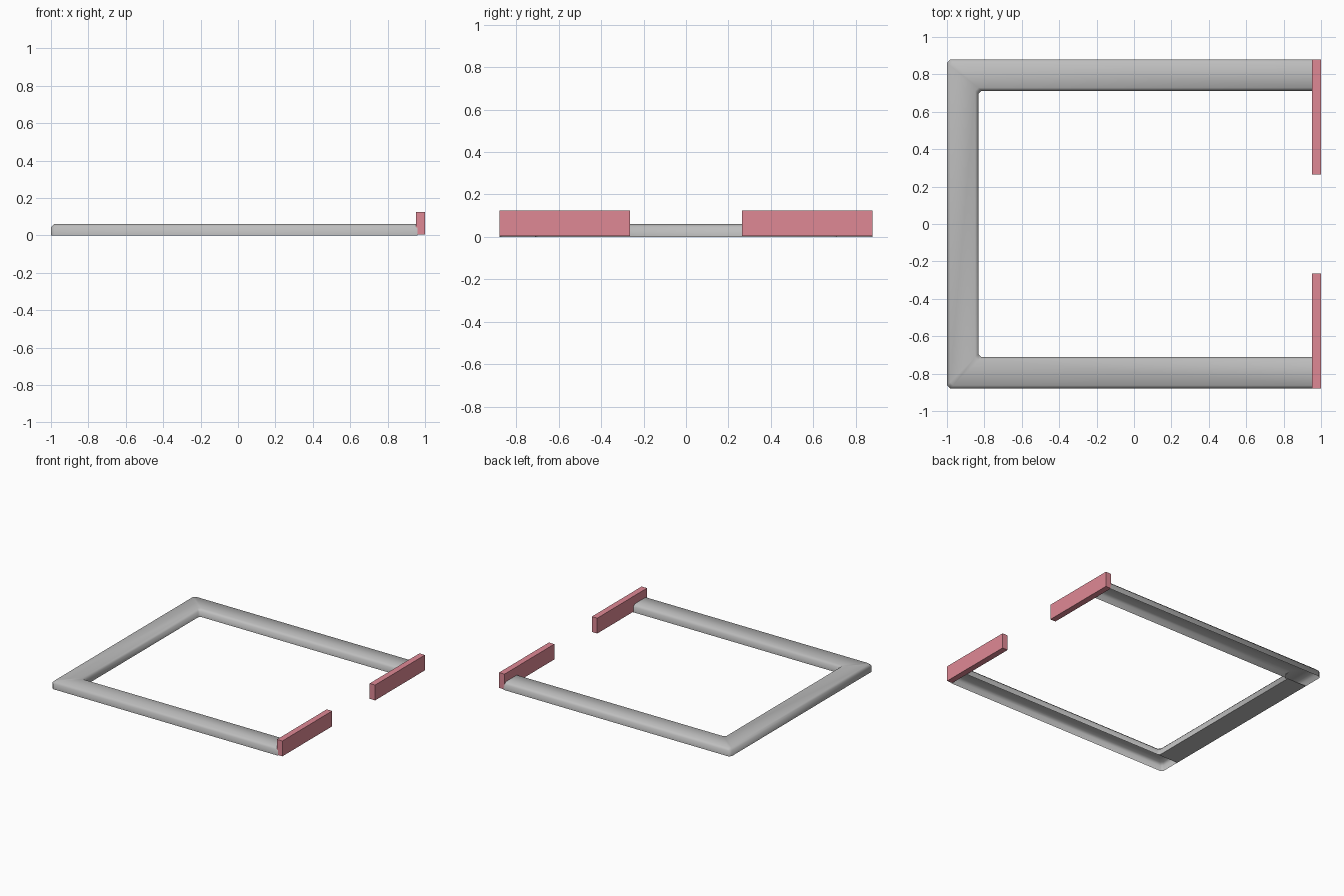
import bpy, bmesh
from mathutils import Vector

if "Cube" in bpy.data.objects:
    bpy.data.objects.remove(bpy.data.objects["Cube"])


def material(name, rgb):
    m = bpy.data.materials.new(name)
    m.use_nodes = True
    m.diffuse_color = (*rgb, 1)
    m.node_tree.nodes["Principled BSDF"].inputs["Base Color"].default_value = (*rgb, 1)
    return m


def add_object(name, bm, mat):
    bmesh.ops.recalc_face_normals(bm, faces=bm.faces)
    mesh = bpy.data.meshes.new(name)
    bm.to_mesh(mesh)
    bm.free()
    mesh.materials.append(mat)
    obj = bpy.data.objects.new(name, mesh)
    bpy.context.collection.objects.link(obj)
    return obj


def add_box(name, low, high, mat):
    low, high = Vector(low), Vector(high)
    bm = bmesh.new()
    bmesh.ops.create_cube(bm, size=1)
    bmesh.ops.scale(bm, vec=high - low, verts=bm.verts)
    bmesh.ops.translate(bm, vec=(low + high) / 2, verts=bm.verts)
    return add_object(name, bm, mat)


grey = material("neutral_grey", (0.51, 0.51, 0.51))
pink = material("dusty_pink", (0.74, 0.25, 0.30))

HALF_Y, WIDTH, HEIGHT, CUT = 0.88, 0.168, 0.06, 0.017
END_X = 0.96

# Outer and inner plan points along the U, with clipped corners
inner_x, inner_y = -1 + WIDTH, HALF_Y - WIDTH
half = [
    ((END_X, -HALF_Y), (END_X, -inner_y)),
    ((-1 + CUT, -HALF_Y), (inner_x + CUT, -inner_y)),
    ((-1, -HALF_Y + CUT), (inner_x, -inner_y + CUT)),
]
stations = half + [((a, -b), (c, -d)) for (a, b), (c, d) in reversed(half)]

# Cross-section, open below: share of the width, height
inset = CUT / WIDTH
section = [(0, 0), (0, HEIGHT - CUT), (inset, HEIGHT),
           (1 - inset, HEIGHT), (1, HEIGHT - CUT), (1, 0)]

# U-shaped hollow frame swept through the stations
bm = bmesh.new()
rings = []
for outer, inner in stations:
    o, i = Vector((*outer, 0)), Vector((*inner, 0))
    rings.append([bm.verts.new(o.lerp(i, t) + Vector((0, 0, z))) for t, z in section])
for r, s in zip(rings, rings[1:]):
    for k in range(len(section) - 1):
        bm.faces.new((r[k], r[k + 1], s[k + 1], s[k])).smooth = True
add_object("frame", bm, grey)

# Flat underside closing the cross bar between the two long bars
add_box("cross_bar_underside", (-1, -inner_y, 0), (inner_x, inner_y, 0.004), grey)

# Upright end plates on the two open ends
for name, y0, y1 in (("front_end_plate", -HALF_Y, -0.265), ("back_end_plate", 0.265, HALF_Y)):
    add_box(name, (0.953, y0, 0.005), (1, y1, 0.125), pink)
